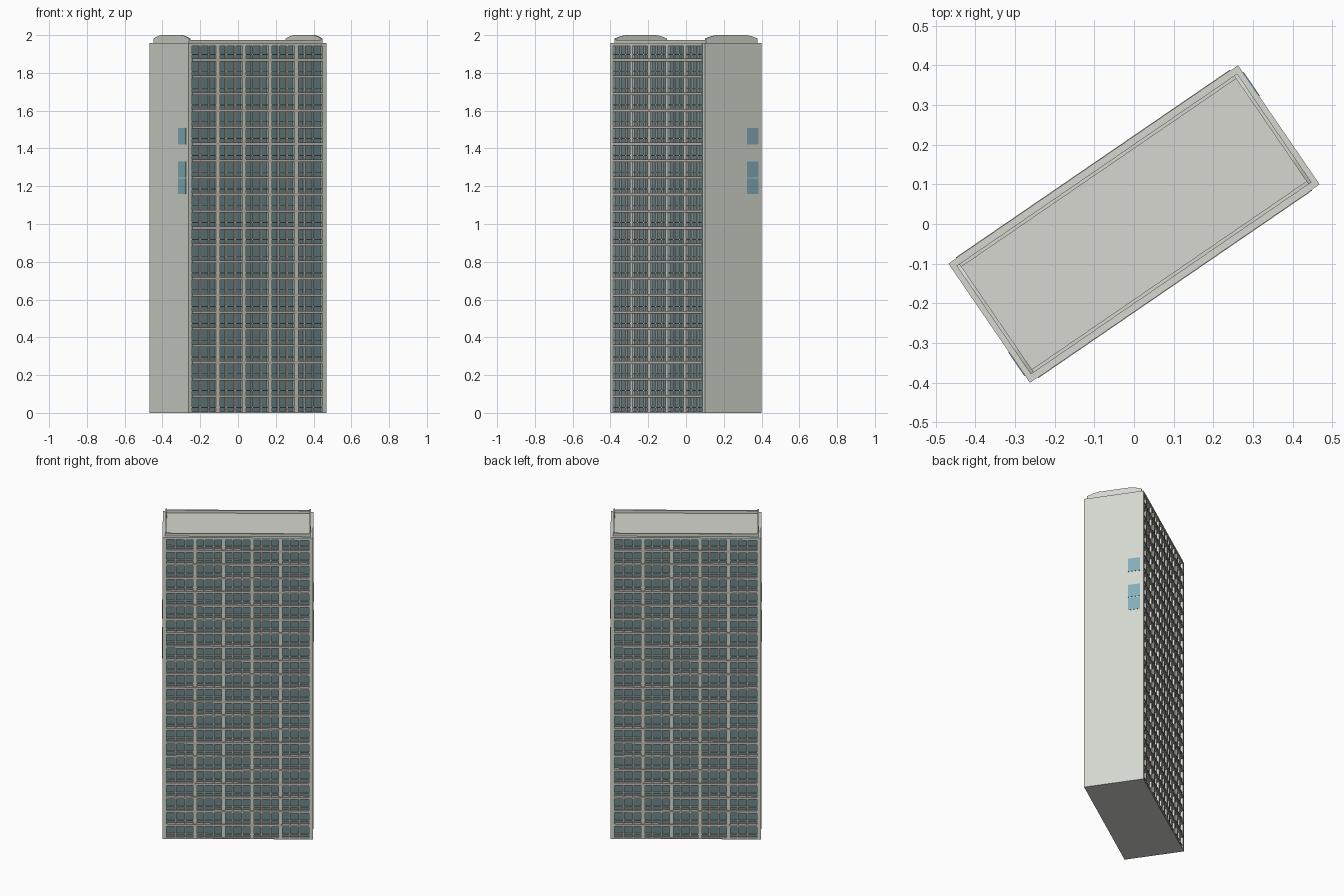
import bpy, bmesh, math
from mathutils import Matrix, Vector

if "Cube" in bpy.data.objects:
    bpy.data.objects.remove(bpy.data.objects["Cube"])

ROT = Matrix.Rotation(math.radians(34.4), 4, 'Z')
HL, HW, TOP = 0.443, 0.182, 1.957        # half length, half width, wall top
FLOORS, BAYS, PANES = 22, 5, 3
FLOOR_H = TOP / FLOORS
END_T = 0.024                            # end wall thickness


def material(name, rgb):
    m = bpy.data.materials.new(name)
    m.diffuse_color = (*rgb, 1)
    m.use_nodes = True
    m.node_tree.nodes["Principled BSDF"].inputs["Base Color"].default_value = m.diffuse_color
    return m


WALL = material("pale_concrete", (0.66, 0.68, 0.62))
LEDGE = material("warm_concrete", (0.58, 0.53, 0.48))
GLASS = material("facade_glass", (0.155, 0.245, 0.26))
PANE = material("blue_window", (0.23, 0.42, 0.49))


def finish(name, bm, mat):
    bmesh.ops.recalc_face_normals(bm, faces=bm.faces)
    bm.transform(ROT)
    me = bpy.data.meshes.new(name)
    bm.to_mesh(me)
    bm.free()
    me.materials.append(mat)
    ob = bpy.data.objects.new(name, me)
    bpy.context.collection.objects.link(ob)
    return ob


def boxes(name, mat, items):
    """Each item is (x0, x1, y0, y1, z0, z1) in the tower's own axes."""
    bm = bmesh.new()
    for x0, x1, y0, y1, z0, z1 in items:
        c = Vector(((x0 + x1) / 2, (y0 + y1) / 2, (z0 + z1) / 2))
        s = Matrix.Diagonal((x1 - x0, y1 - y0, z1 - z0, 1))
        bmesh.ops.create_cube(bm, size=1, matrix=Matrix.Translation(c) @ s)
    finish(name, bm, mat)


def both(items):
    """Repeat the boxes turned half round the tower's axis."""
    return items + [(-x1, -x0, -y1, -y0, z0, z1) for x0, x1, y0, y1, z0, z1 in items]


inner = HL - END_T

# glazed core, closed by a base and a roof slab
boxes("glass_core", GLASS, [(-inner, inner, -0.168, 0.168, 0.005, 1.945)])
boxes("base_slab", WALL, [(-inner, inner, -0.181, 0.181, 0, 0.008)])
boxes("roof_slab", WALL, [(-inner, inner, -0.183, 0.183, 1.942, TOP)])

# solid end walls
boxes("end_walls", WALL, both([(inner, HL, -HW, HW, 0, TOP)]))

# main columns and slim mullions on the long sides
columns, mullions = [], []
step = 2 * inner / (BAYS * PANES)
for i in range(1, BAYS * PANES):
    x = -inner + i * step
    if i % PANES == 0:
        columns.append((x - 0.012, x + 0.012, -0.180, -0.160, 0.004, 1.95))
    else:
        mullions.append((x - 0.0045, x + 0.0045, -0.177, -0.160, 0.004, 1.95))
boxes("columns", WALL, both(columns))
boxes("mullions", WALL, both(mullions))

# floor ledges and the thin rails above them
ledges, rails = [], []
for f in range(FLOORS):
    z = f * FLOOR_H
    if f:
        ledges.append((-inner, inner, -0.1845, -0.160, z - 0.007, z + 0.007))
    rails.append((-inner, inner, -0.1785, -0.160, z + 0.027, z + 0.031))
boxes("floor_ledges", LEDGE, both(ledges))
boxes("window_rails", LEDGE, both(rails))

# three windows near one corner of each end wall
boxes("end_windows", PANE, both([(HL - 0.002, HL + 0.002, 0.088, 0.160, a, b)
                                 for a, b in ((1.16, 1.241), (1.247, 1.33), (1.42, 1.508))]))

# low roof parapets along the long sides
boxes("long_parapets", WALL, both([(-0.421, 0.421, -0.166, -0.157, 1.95, 1.975)]))

# raised end parapets with a humped top
half = [(0.166, 1.95), (0.166, 1.982), (0.128, 1.994), (0.095, 2.0)]
profile = half + [(-y, z) for y, z in reversed(half)]
for name, x in (("left_end_parapet", -0.429), ("right_end_parapet", 0.420)):
    bm = bmesh.new()
    face = bm.faces.new([bm.verts.new((x, y, z)) for y, z in profile])
    ext = bmesh.ops.extrude_face_region(bm, geom=[face], use_keep_orig=True)
    moved = [g for g in ext["geom"] if isinstance(g, bmesh.types.BMVert)]
    bmesh.ops.translate(bm, verts=moved, vec=(0.009, 0, 0))
    finish(name, bm, WALL)
